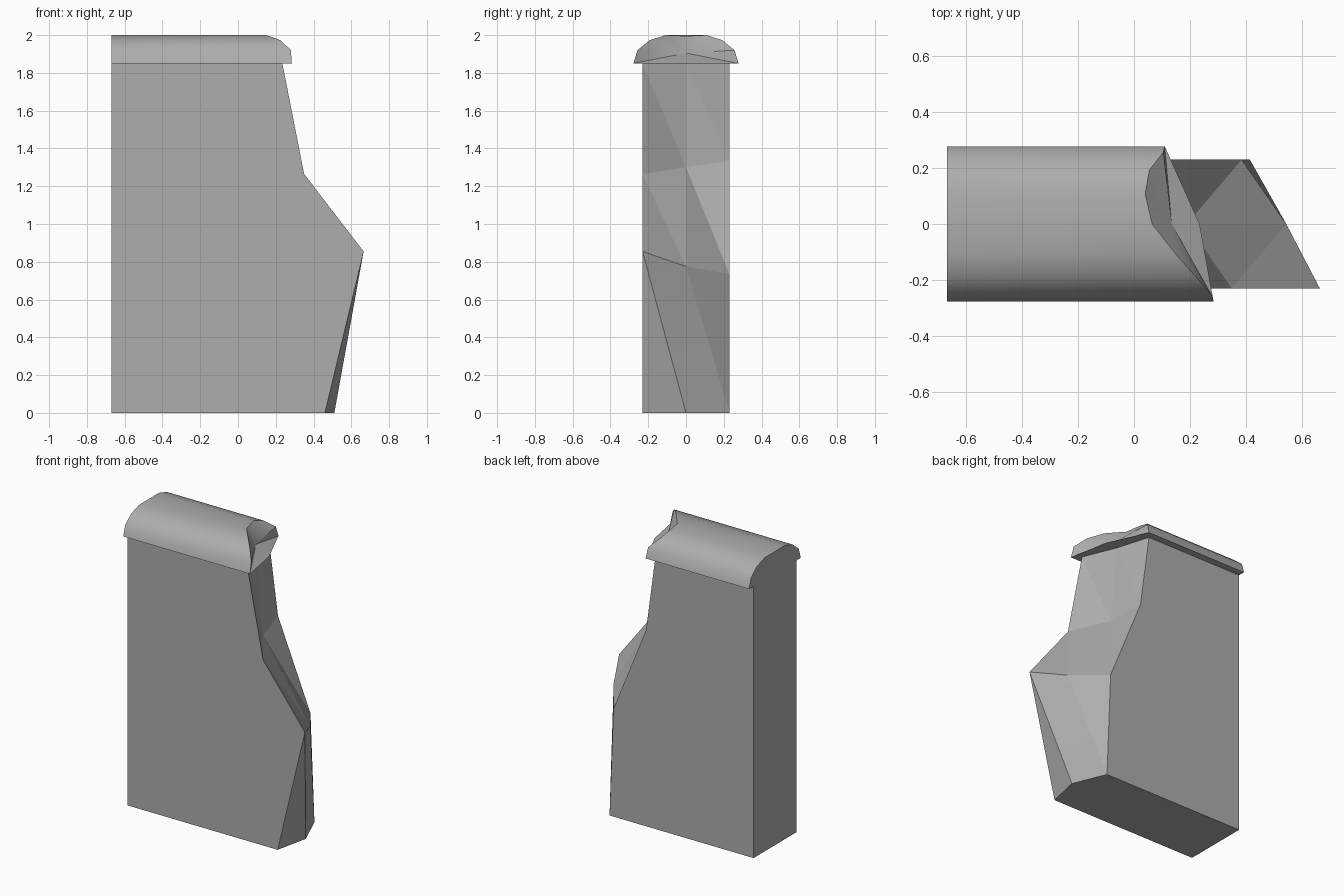
import bpy, bmesh, math

cube = bpy.data.objects.get("Cube")
if cube:
    bpy.data.objects.remove(cube, do_unlink=True)

BACK_X = -0.67

stone = bpy.data.materials.new("grey_stone")
stone.use_nodes = True
grey = (0.42, 0.42, 0.42, 1)
stone.diffuse_color = grey
stone.node_tree.nodes["Principled BSDF"].inputs["Base Color"].default_value = grey


def finish(name, bm, angle):
    bmesh.ops.recalc_face_normals(bm, faces=bm.faces)
    mesh = bpy.data.meshes.new(name)
    bm.to_mesh(mesh)
    bm.free()
    mesh.materials.append(stone)
    obj = bpy.data.objects.new(name, mesh)
    bpy.context.collection.objects.link(obj)
    bpy.ops.object.select_all(action='DESELECT')
    obj.select_set(True)
    bpy.context.view_layer.objects.active = obj
    bpy.ops.object.shade_smooth_by_angle(angle=math.radians(angle))
    return obj


# Wall slab: three (x, z) break lines, from front to back
bm = bmesh.new()
breaks = {
    -0.23: [(0.46, 0), (0.665, 0.855), (0.35, 1.265), (0.235, 1.85)],
    0.0: [(0.51, 0), (0.545, 0.775), (0.19, 1.3), (0.14, 1.85)],
    0.23: [(0.415, 0), (0.385, 0.735), (0.14, 1.335), (0.07, 1.85)],
}
front, middle, rear = [[bm.verts.new((x, y, z)) for x, z in line]
                       for y, line in breaks.items()]
ends = [[bm.verts.new((BACK_X, y, z)) for z in (0, 1.85)] for y in (-0.23, 0.23)]
for i in range(3):
    # Broken edge, creased on its diagonals
    bm.faces.new((front[i], middle[i], front[i + 1]))
    bm.faces.new((middle[i], middle[i + 1], front[i + 1]))
    bm.faces.new((middle[i], rear[i], middle[i + 1]))
    bm.faces.new((rear[i], rear[i + 1], middle[i + 1]))
for line, (low, high) in zip((front, rear), ends):
    bm.faces.new([low] + line + [high])
bm.faces.new((ends[0][0], ends[0][1], ends[1][1], ends[1][0]))
for level, k in ((0, 0), (1, 3)):
    bm.faces.new((ends[0][level], front[k], middle[k], rear[k], ends[1][level]))
finish("wall_slab", bm, 5)

# Rounded coping: (y, z) profile, drawn out to a ragged end
bm = bmesh.new()
half = [(0.278, 1.85), (0.257, 1.92), (0.193, 1.973), (0.108, 2.0)]
profile = [(-y, z) for y, z in half] + [(0, 1.995)] + half[::-1]
ragged_x = [0.285, 0.28, 0.225, 0.15, 0.065, 0.04, 0.055, 0.105, 0.11]
flush = [bm.verts.new((BACK_X, y, 2.0 if y == 0 else z)) for y, z in profile]
rim = [bm.verts.new((x, y, z)) for x, (y, z) in zip(ragged_x, profile)]
lip = bm.verts.new((0.235, 0, 1.85))
hollow = bm.verts.new((0.135, 0, 1.905))
for i in range(len(profile) - 1):
    bm.faces.new((flush[i], flush[i + 1], rim[i + 1], rim[i]))
    bm.faces.new((rim[i], rim[i + 1], hollow))
bm.faces.new((rim[-1], lip, hollow))
bm.faces.new((lip, rim[0], hollow))
bm.faces.new(flush)
bm.faces.new((flush[0], rim[0], lip, rim[-1], flush[-1]))
finish("rounded_coping", bm, 35)
